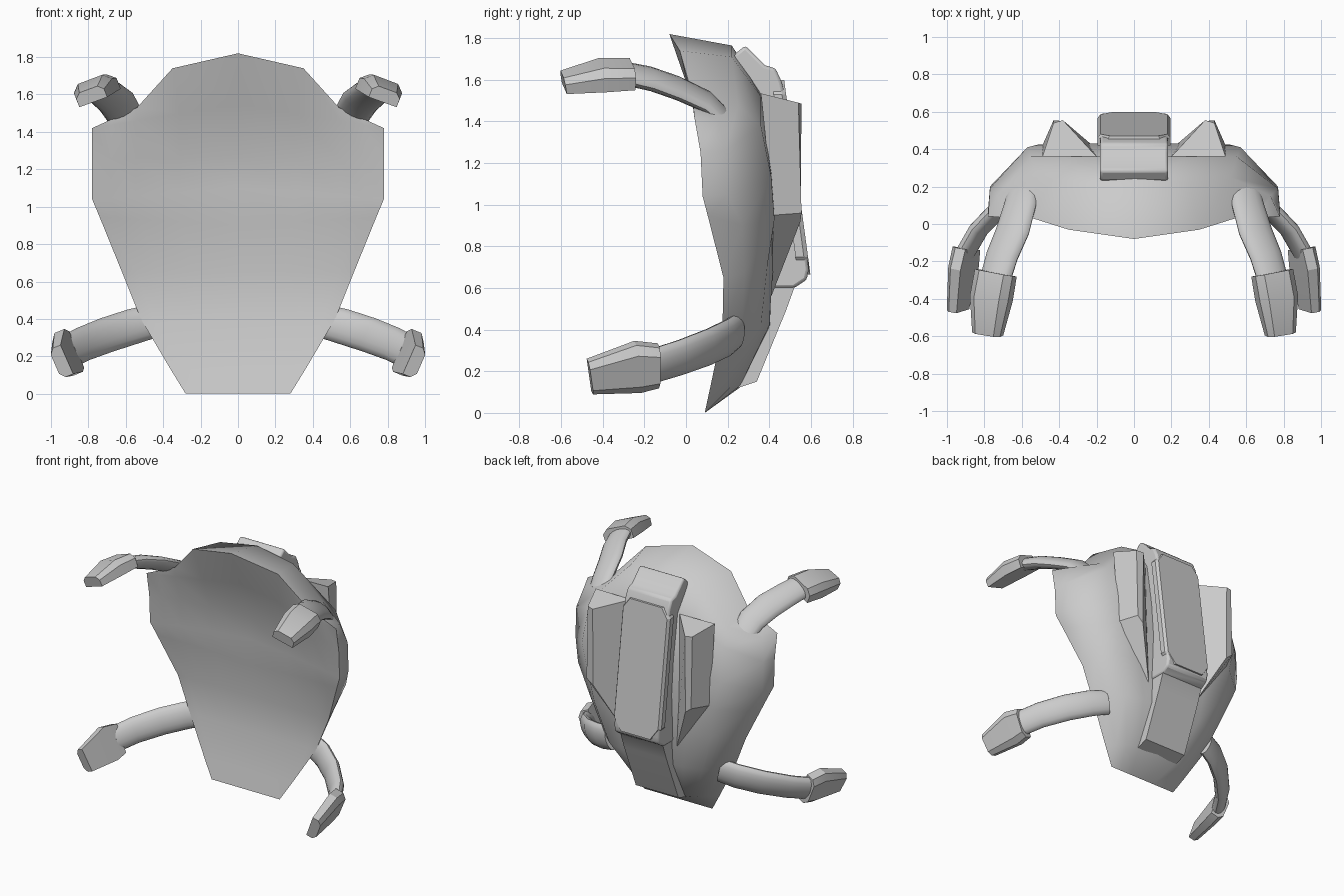
import bpy, bmesh, math
from mathutils import Vector

old = bpy.data.objects.get("Cube")
if old:
    bpy.data.objects.remove(old, do_unlink=True)

grey = bpy.data.materials.new("light_grey")
grey.use_nodes = True
colour = (0.6, 0.6, 0.6, 1)
grey.diffuse_color = colour
grey.node_tree.nodes["Principled BSDF"].inputs["Base Color"].default_value = colour


def finish(name, bm, smooth=32, mirror=False, bevel=0):
    bmesh.ops.remove_doubles(bm, verts=bm.verts, dist=0.0005)
    bmesh.ops.recalc_face_normals(bm, faces=bm.faces)
    mesh = bpy.data.meshes.new(name)
    bm.to_mesh(mesh)
    bm.free()
    mesh.materials.append(grey)
    ob = bpy.data.objects.new(name, mesh)
    bpy.context.collection.objects.link(ob)
    if bevel:
        mod = ob.modifiers.new("Bevel", 'BEVEL')
        mod.width, mod.segments, mod.limit_method = bevel, 2, 'ANGLE'
    if mirror:
        ob.modifiers.new("Mirror", 'MIRROR')
    bpy.ops.object.select_all(action='DESELECT')
    ob.select_set(True)
    bpy.context.view_layer.objects.active = ob
    if smooth:
        bpy.ops.object.shade_smooth_by_angle(angle=math.radians(smooth))
    return ob


def skin(bm, rows, closed=False):
    """Join rows of points with quads."""
    vs = [[bm.verts.new(p) for p in r] for r in rows]
    n = len(rows[0])
    for a, b in zip(vs, vs[1:]):
        for i in range(n if closed else n - 1):
            j = (i + 1) % n
            bm.faces.new((a[i], a[j], b[j], b[i]))
    return vs


def loft(name, path, wide, section, smooth):
    """Sweep a flattened section along (point, half width, half thickness)."""
    bm, rows = bmesh.new(), []
    wide = Vector(wide).normalized()
    pts = [Vector(p) for p, _, _ in path]
    for i, (_, w, t) in enumerate(path):
        tangent = pts[min(i + 1, len(pts) - 1)] - pts[max(i - 1, 0)]
        thick = tangent.cross(wide).normalized()
        across = thick.cross(tangent).normalized()
        rows.append([pts[i] + across * a * w + thick * b * t for a, b in section])
    vs = skin(bm, rows, closed=True)
    bm.faces.new(vs[0])
    bm.faces.new(vs[-1])
    return finish(name, bm, smooth, mirror=True)


def extrude_profile(name, profile, half, bevel):
    """Side profile of (y, z) points extruded across x."""
    bm = bmesh.new()
    vs = skin(bm, [[(x, y, z) for y, z in profile] for x in (-half, half)], closed=True)
    for ring in vs:
        bm.faces.new(ring)
    return finish(name, bm, 40, bevel=bevel)


# Shell: bulging back with upright flanks, centre to rim on each row
outer = [
    [(0, -.08, 1.82), (.35, -.03, 1.74), (.54, .03, 1.53), (.66, .035, 1.475), (.78, .04, 1.42)],
    [(0, .22, 1.765), (.3, .22, 1.71), (.52, .25, 1.48), (.73, .15, 1.41), (.78, .04, 1.42)],
    [(0, .36, 1.55), (.3, .36, 1.52), (.55, .36, 1.38), (.77, .19, 1.26), (.78, .07, 1.25)],
    [(0, .41, 1.2), (.3, .41, 1.2), (.57, .41, 1.13), (.77, .2, 1.05), (.78, .08, 1.04)],
    [(0, .43, .95), (.3, .43, .95), (.51, .425, .93), (.7, .27, .9), (.74, .105, .945)],
    [(0, .42, .72), (.3, .42, .72), (.48, .39, .7), (.59, .28, .67), (.62, .18, .65)],
    [(0, .41, .42), (.25, .4, .42), (.38, .36, .42), (.47, .27, .41), (.52, .175, .4)],
    [(0, .27, .13), (.17, .26, .13), (.25, .22, .13), (.31, .17, .13), (.36, .118, .13)],
    [(x, .09, 0) for x in (0, .1, .2, .28, .28)],
]
# Shallow dished front that shares the rim
centres = [(.03, 1.55), (.13, 1.27), (.14, 1.1), (.16, .9), (.19, .65), (.18, .4), (.12, .13)]
inner = [outer[0]]
for (cy, cz), row in zip(centres, outer[1:-1]):
    rx, ry, rz = row[-1]
    inner.append([(rx * t, cy + (ry - cy) * t * t, cz + (rz - cz) * t)
                  for t in (0, .4, .7, .87, 1)])
inner.append(outer[-1])
shell = bmesh.new()
for half in (outer, inner):
    skin(shell, [[(-x, y, z) for x, y, z in r[:0:-1]] + r for r in half])
finish("shell", shell, 92)

# Spine housing and tail
extrude_profile("spine_housing", [
    (.23, 1.72), (.285, 1.765), (.38, 1.67), (.43, 1.655), (.46, 1.59), (.48, 1.5),
    (.59, .69), (.58, .64), (.52, .6), (.3, .6), (.25, 1.5)], .183, .015)
extrude_profile("spine_tail", [
    (.57, .66), (.52, .6), (.48, .49), (.34, .15), (.25, .12), (.3, .66)], .175, 0)

# Spine plate: slanted slab with clipped corners
plate = bmesh.new()
outline = [(.13, 1.6), (.18, 1.53), (.18, .75), (.12, .665)]
outline += [(-x, z) for x, z in reversed(outline)]
rings = skin(plate, [[(x * s, .485 + (1.5 - z) * .135 + d, z) for x, z in outline]
                     for s, d in ((1.08, -.06), (1.08, -.02), (1, 0))], closed=True)
for r in (rings[0], rings[-1]):
    plate.faces.new(r)
finish("spine_plate", plate, 0)

# Back fins: ridge on a wide base, running to a low inner tip
fin = bmesh.new()
rings = skin(fin, [
    [(.2, .36, 1.53), (.49, .36, 1.535), (.43, .54, 1.49), (.38, .555, 1.485)],
    [(.21, .41, .56), (.49, .42, .95), (.43, .555, .96), (.38, .55, .92)]], closed=True)
for r in rings:
    fin.faces.new(r)
finish("back_fin", fin, 0, mirror=True)

# Straps and their end blocks
oval = [(math.cos(k * math.pi / 8), math.sin(k * math.pi / 8)) for k in range(16)]
block = [(1, -1), (1, .3), (.65, 1), (-.65, 1), (-1, .3), (-1, -1)]

loft("upper_strap", [
    ((.6, .17, 1.43), .085, .035), ((.61, .1, 1.495), .095, .04),
    ((.65, -.04, 1.56), .1, .042), ((.705, -.17, 1.605), .095, .045),
    ((.74, -.29, 1.63), .09, .045)], (.9, 0, -.43), oval, 40)
loft("upper_strap_end", [
    ((.745, -.26, 1.635), .11, .048), ((.77, -.4, 1.63), .11, .055),
    ((.787, -.59, 1.593), .08, .037)], (.92, 0, -.36), block, 20)

down = (-.38, 0, -.92)
loft("lower_strap", [
    ((.45, .24, .39), .09, .045), ((.56, .2, .36), .095, .045),
    ((.7, .105, .315), .095, .045), ((.83, -.03, .265), .092, .045),
    ((.905, -.16, .225), .09, .045)], down, oval, 40)
loft("lower_strap_end", [
    ((.903, -.13, .22), .105, .045), ((.92, -.23, .215), .125, .045),
    ((.947, -.46, .17), .085, .035)], down, block, 20)
